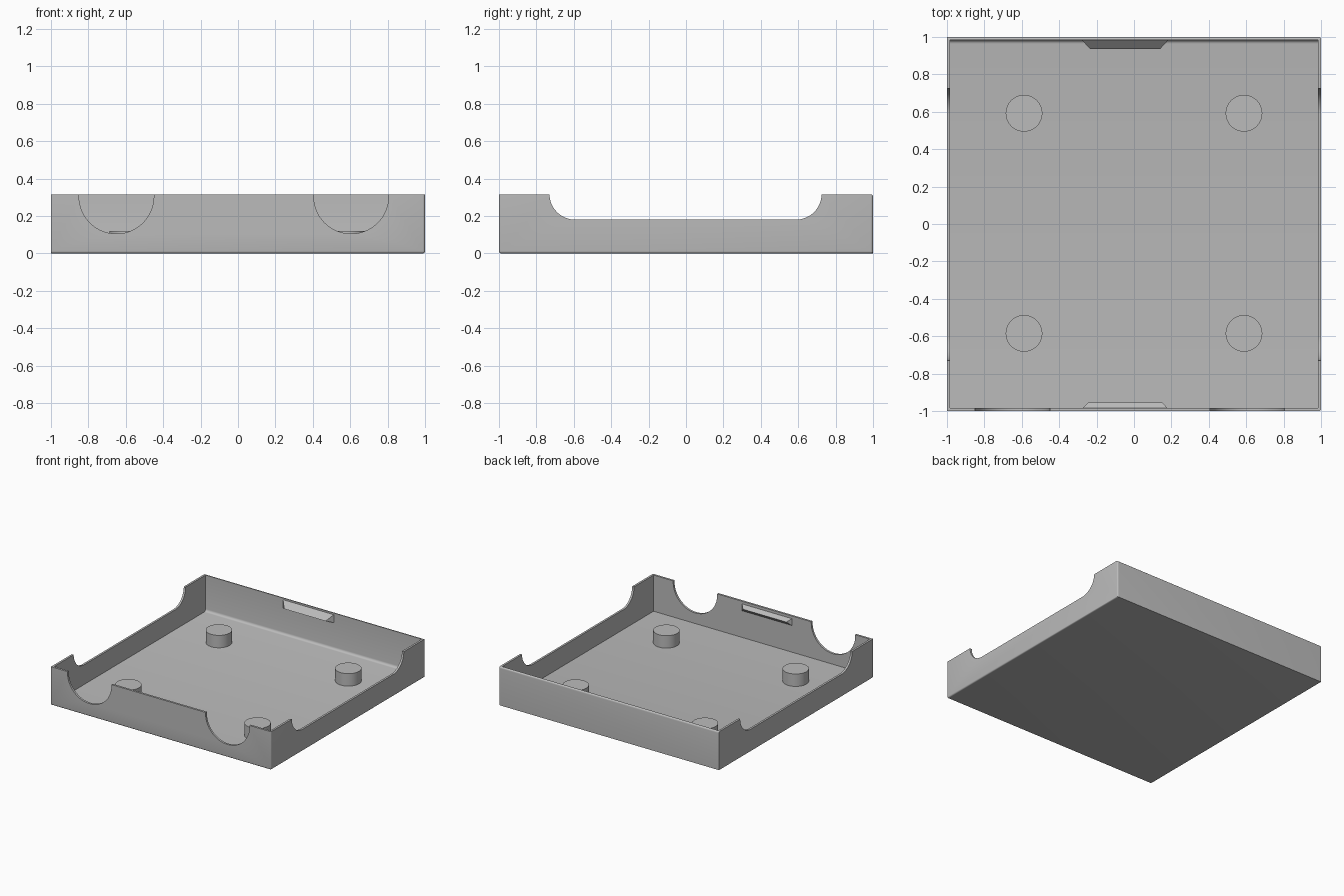
import bpy, bmesh, math
from mathutils import Vector

if "Cube" in bpy.data.objects:
    bpy.data.objects.remove(bpy.data.objects["Cube"], do_unlink=True)

H, WALL, FLOOR = 0.315, 0.017, 0.018

grey = bpy.data.materials.new("plain_grey")
grey.use_nodes = True
COL = (0.5, 0.5, 0.5, 1)
grey.diffuse_color = COL
grey.node_tree.nodes["Principled BSDF"].inputs["Base Color"].default_value = COL


def make_object(name, bm):
    bmesh.ops.recalc_face_normals(bm, faces=bm.faces)
    mesh = bpy.data.meshes.new(name)
    bm.to_mesh(mesh)
    bm.free()
    mesh.materials.append(grey)
    ob = bpy.data.objects.new(name, mesh)
    bpy.context.collection.objects.link(ob)
    return ob


def box(lo, hi):
    bm = bmesh.new()
    bmesh.ops.create_cube(bm, size=1)
    for v in bm.verts:
        v.co = Vector([(a + b) / 2 + c * (b - a) for a, b, c in zip(lo, hi, v.co)])
    return bm


def bevel(bm, test, width):
    edges = [e for e in bm.edges if test((e.verts[0].co + e.verts[1].co) / 2)]
    bmesh.ops.bevel(bm, geom=edges, offset=width, segments=4, profile=0.5, affect='EDGES')


def prism(points, to3d, a, b):
    """Extrude a flat outline from depth a to depth b."""
    bm = bmesh.new()
    rings = [[bm.verts.new(to3d(u, w, d)) for u, w in points] for d in (a, b)]
    bm.faces.new(rings[0])
    bm.faces.new(rings[1])
    n = len(points)
    for i in range(n):
        j = (i + 1) % n
        bm.faces.new((rings[0][i], rings[0][j], rings[1][j], rings[1][i]))
    return bm


def scoop(u0, u1, bottom, r):
    """Slot outline, open upwards, with two rounded lower corners."""
    pts = [(u1, 0.5), (u0, 0.5)]
    for cx, start in ((u0 + r, math.pi), (u1 - r, 1.5 * math.pi)):
        for i in range(17):
            a = start + i / 16 * math.pi / 2
            p = (cx + r * math.cos(a), bottom + r + r * math.sin(a))
            if math.dist(p, pts[-1]) > 1e-4:
                pts.append(p)
    return pts


def cut(target, cutter):
    mod = target.modifiers.new("cut", 'BOOLEAN')
    mod.operation, mod.solver, mod.object = 'DIFFERENCE', 'EXACT', cutter
    bpy.context.view_layer.objects.active = target
    bpy.ops.object.modifier_apply(modifier=mod.name)
    bpy.data.objects.remove(cutter, do_unlink=True)


def smooth(ob):
    bpy.ops.object.select_all(action='DESELECT')
    ob.select_set(True)
    bpy.context.view_layer.objects.active = ob
    bpy.ops.object.shade_smooth_by_angle(angle=math.radians(30))


# Tray body with softened lower, side and back rim edges
bm = box((-1, -1, 0), (1, 1, H))
bevel(bm, lambda c: (c.z < 0.01 and (c.x > 0.9 or c.y < -0.9))
      or (c.x > 0.9 and abs(c.y) > 0.9) or (c.z > 0.3 and c.y > 0.9), 0.012)
tray = make_object("tray", bm)

# Hollow inside, filleted along the back of the floor
inner = 1 - WALL
bm = box((-inner, -inner, FLOOR), (inner, inner, 0.5))
bevel(bm, lambda c: c.z < 0.03 and c.y > 0.9, 0.02)
cut(tray, make_object("cavity_cutter", bm))

# Round notches in the front wall
for x in (-0.65, 0.605):
    cut(tray, make_object("notch_cutter", prism(
        scoop(x - 0.2, x + 0.2, 0.105, 0.2), lambda u, w, d: (u, d, w), -1.1, -0.9)))

# Long dips in the two side walls
for a, b in ((-1.1, -0.9), (0.9, 1.1)):
    cut(tray, make_object("dip_cutter", prism(
        scoop(-0.73, 0.725, 0.18, 0.138), lambda u, w, d: (d, u, w), a, b)))
smooth(tray)

# Standing pegs on the floor
for side, x in (("left", 0.588), ("right", -0.588)):
    for end, y in (("front", -0.585), ("back", 0.592)):
        bm = bmesh.new()
        bmesh.ops.create_cone(bm, cap_ends=True, segments=48, radius1=0.098,
                              radius2=0.098, depth=0.12 - FLOOR + 0.004)
        bmesh.ops.translate(bm, verts=bm.verts, vec=(x, y, (0.12 + FLOOR - 0.004) / 2))
        smooth(make_object(f"peg_{end}_{side}", bm))


# Wedge catches on the inside of the front and back walls
def catch(name, x0, x1, taper, side, reach, top, ridge, low):
    bm = bmesh.new()
    root = side * (inner + 0.002)
    tip = side * (inner - reach)
    rows = [[bm.verts.new((x0 + t, y, z)), bm.verts.new((x1 - t, y, z))]
            for t, y, z in ((0, root, top), (taper, tip, ridge), (0, root, low))]
    for i in range(3):
        j = (i + 1) % 3
        bm.faces.new((rows[i][0], rows[i][1], rows[j][1], rows[j][0]))
    for k in (0, 1):
        bm.faces.new([r[k] for r in rows])
    make_object(name, bm)


catch("back_catch", -0.28, 0.185, 0.045, 1, 0.047, 0.303, 0.255, 0.235)
catch("front_catch", -0.275, 0.18, 0.03, -1, 0.029, 0.295, 0.268, 0.235)
